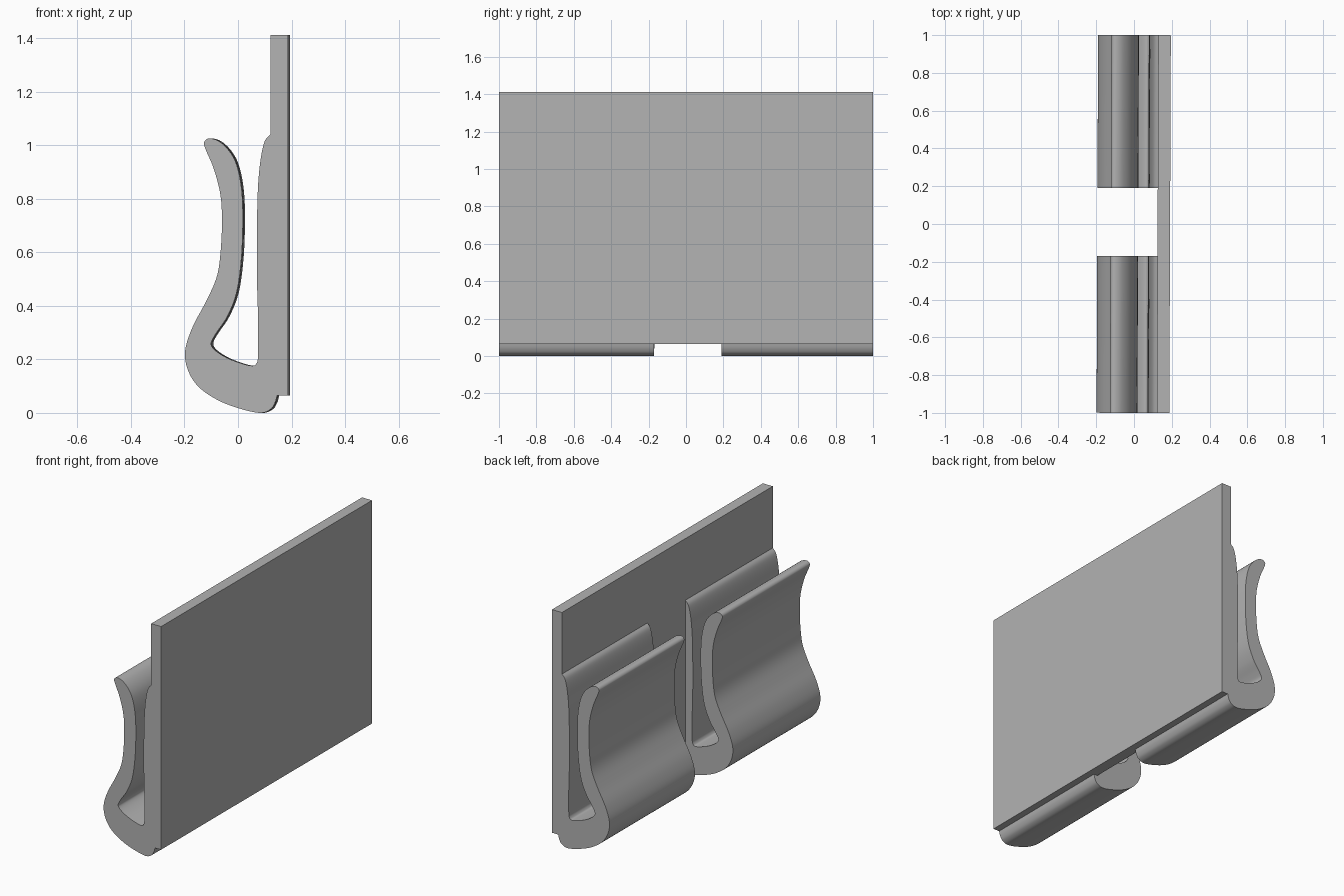
import bpy, bmesh
from mathutils import Vector

cube = bpy.data.objects.get("Cube")
if cube:
    bpy.data.objects.remove(cube, do_unlink=True)

grey = bpy.data.materials.new("plain grey")
grey.use_nodes = True
colour = (0.45, 0.45, 0.45, 1)
grey.diffuse_color = colour
grey.node_tree.nodes["Principled BSDF"].inputs["Base Color"].default_value = colour

SKEW = 0.004  # the whole part is turned very slightly about z


def smooth_path(points, steps=5):
    """Catmull-Rom path through the given points."""
    pts = [Vector(p) for p in points]
    pts = [pts[0]] + pts + [pts[-1]]
    path = []
    for a, b, c, d in zip(pts, pts[1:], pts[2:], pts[3:]):
        for i in range(steps):
            t = i / steps
            path.append(0.5 * (2 * b + (c - a) * t + (2 * a - 5 * b + 4 * c - d) * t**2
                               + (3 * b - a - 3 * c + d) * t**3))
    return path + [pts[-1]]


def extrude_profile(name, profile, y0, y1):
    """Solid made by sweeping an x-z profile from y0 to y1."""
    bm = bmesh.new()
    face = bm.faces.new([bm.verts.new((x, y0, z)) for x, z in profile])
    swept = bmesh.ops.extrude_face_region(bm, geom=[face])["geom"]
    verts = [v for v in swept if isinstance(v, bmesh.types.BMVert)]
    bmesh.ops.translate(bm, verts=verts, vec=(0, y1 - y0, 0))
    bmesh.ops.recalc_face_normals(bm, faces=bm.faces)
    mesh = bpy.data.meshes.new(name)
    bm.to_mesh(mesh)
    bm.free()
    mesh.materials.append(grey)
    obj = bpy.data.objects.new(name, mesh)
    bpy.context.collection.objects.link(obj)
    obj.location.x = SKEW
    obj.rotation_euler.z = -SKEW
    return obj


# Flat backing plate
plate_in, plate_out, plate_low, plate_high = 0.121, 0.187, 0.065, 1.412
extrude_profile("backing_plate", [(plate_in, plate_low), (plate_out, plate_low),
                                  (plate_out, plate_high), (plate_in, plate_high)], -1, 1)

# Clip outline: pad on the plate, slot floor, springy arm, rounded underside
outline = [
    (plate_in, 1.04), (0.1, 1.015), (0.085, 0.95), (0.075, 0.85), (0.071, 0.7),
    (0.071, 0.5), (0.075, 0.35), (0.075, 0.22), (0.069, 0.185), (0.05, 0.176),
    (0, 0.189), (-0.05, 0.21), (-0.09, 0.238), (-0.1, 0.262), (-0.08, 0.3),
    (-0.04, 0.36), (-0.005, 0.45), (0.013, 0.58), (0.018, 0.72), (0.014, 0.83),
    (-0.003, 0.92), (-0.03, 0.975), (-0.07, 1.014), (-0.108, 1.025), (-0.127, 1.01),
    (-0.12, 0.982), (-0.09, 0.91), (-0.065, 0.81), (-0.06, 0.7), (-0.067, 0.58),
    (-0.082, 0.5), (-0.12, 0.415), (-0.17, 0.32), (-0.197, 0.235), (-0.189, 0.165),
    (-0.15, 0.1), (-0.08, 0.05), (0, 0.018), (0.08, 0), (0.12, 0.012),
    (0.138, 0.037), (0.146, plate_low),
]
profile = smooth_path(outline) + [Vector((plate_in, plate_low))]

# Two matching clips with a gap between them
for name, y0, y1 in (("front_clip", -1, -0.17), ("back_clip", 0.19, 1)):
    clip = extrude_profile(name, profile, y0, y1)
    bpy.ops.object.select_all(action="DESELECT")
    clip.select_set(True)
    bpy.context.view_layer.objects.active = clip
    bpy.ops.object.shade_smooth_by_angle(angle=0.6)
